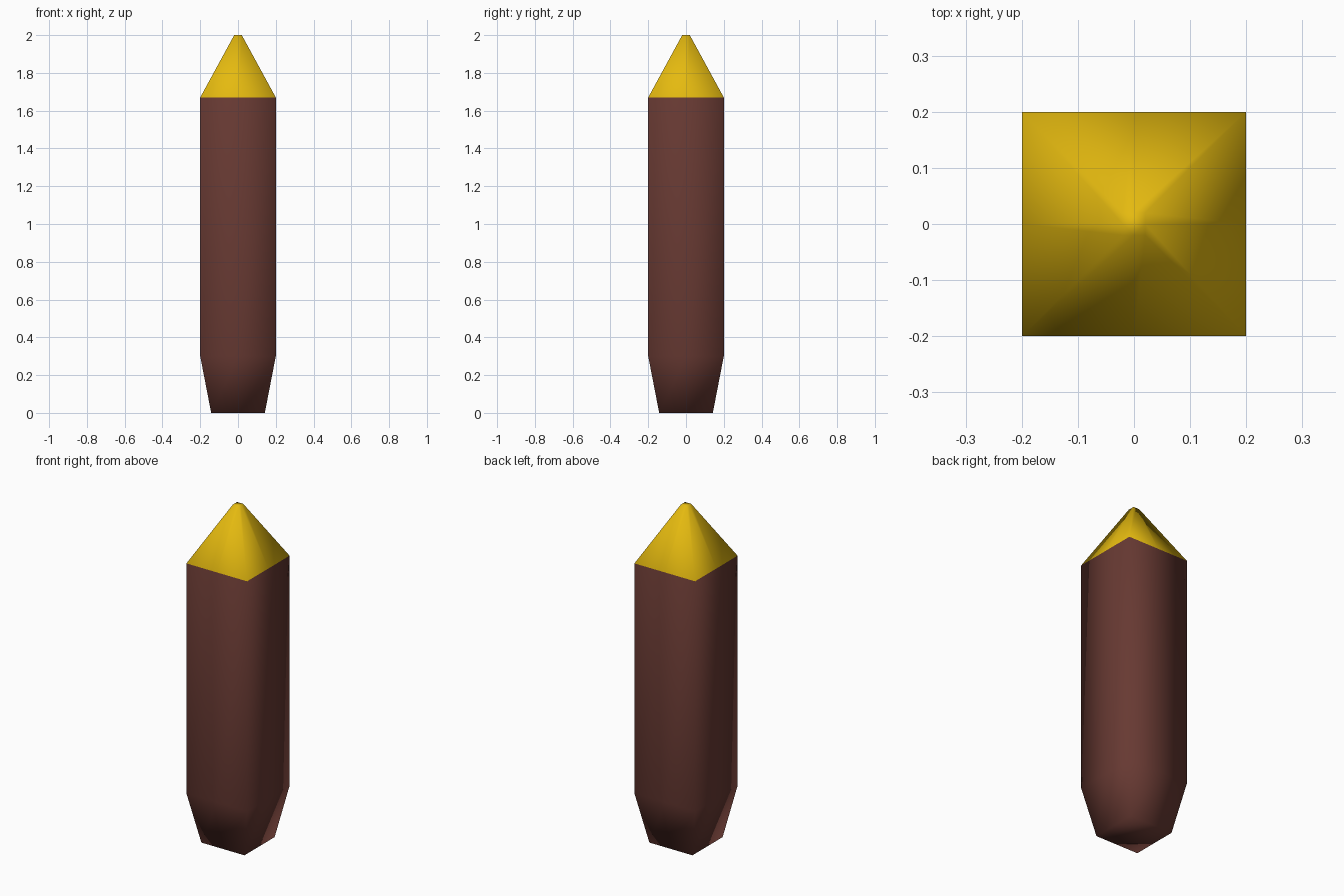
import bpy, bmesh

if "Cube" in bpy.data.objects:
    bpy.data.objects.remove(bpy.data.objects["Cube"])


def material(name, rgb):
    m = bpy.data.materials.new(name)
    m.diffuse_color = (*rgb, 1)
    m.use_nodes = True
    m.node_tree.nodes["Principled BSDF"].inputs["Base Color"].default_value = m.diffuse_color
    return m


bm = bmesh.new()

# square rings (corners plus side midpoints) stacked along a profile: half width, height
unit = [(-1, -1), (0, -1), (1, -1), (1, 0), (1, 1), (0, 1), (-1, 1), (-1, 0)]
profile = [(0.142, 0.0), (0.2, 0.3), (0.2, 1.67), (0.02, 2.0)]
rings = [[bm.verts.new((x * r, y * r, z)) for x, y in unit] for r, z in profile]

# side faces
for low, high in zip(rings, rings[1:]):
    for i in range(8):
        j = (i + 1) % 8
        bm.faces.new((low[i], low[j], high[j], high[i]))

# end caps
bm.faces.new(rings[0][::-1])
bm.faces.new(rings[-1])

# golden tip above the shaft, smooth everywhere
for f in bm.faces:
    f.smooth = True
    f.material_index = int(f.calc_center_median().z > 1.67)

mesh = bpy.data.meshes.new("pointed_post")
bm.to_mesh(mesh)
bm.free()
mesh.materials.append(material("dark brown", (0.135, 0.041, 0.032)))
mesh.materials.append(material("golden yellow", (0.78, 0.49, 0.005)))
post = bpy.data.objects.new("pointed_post", mesh)
bpy.context.collection.objects.link(post)
